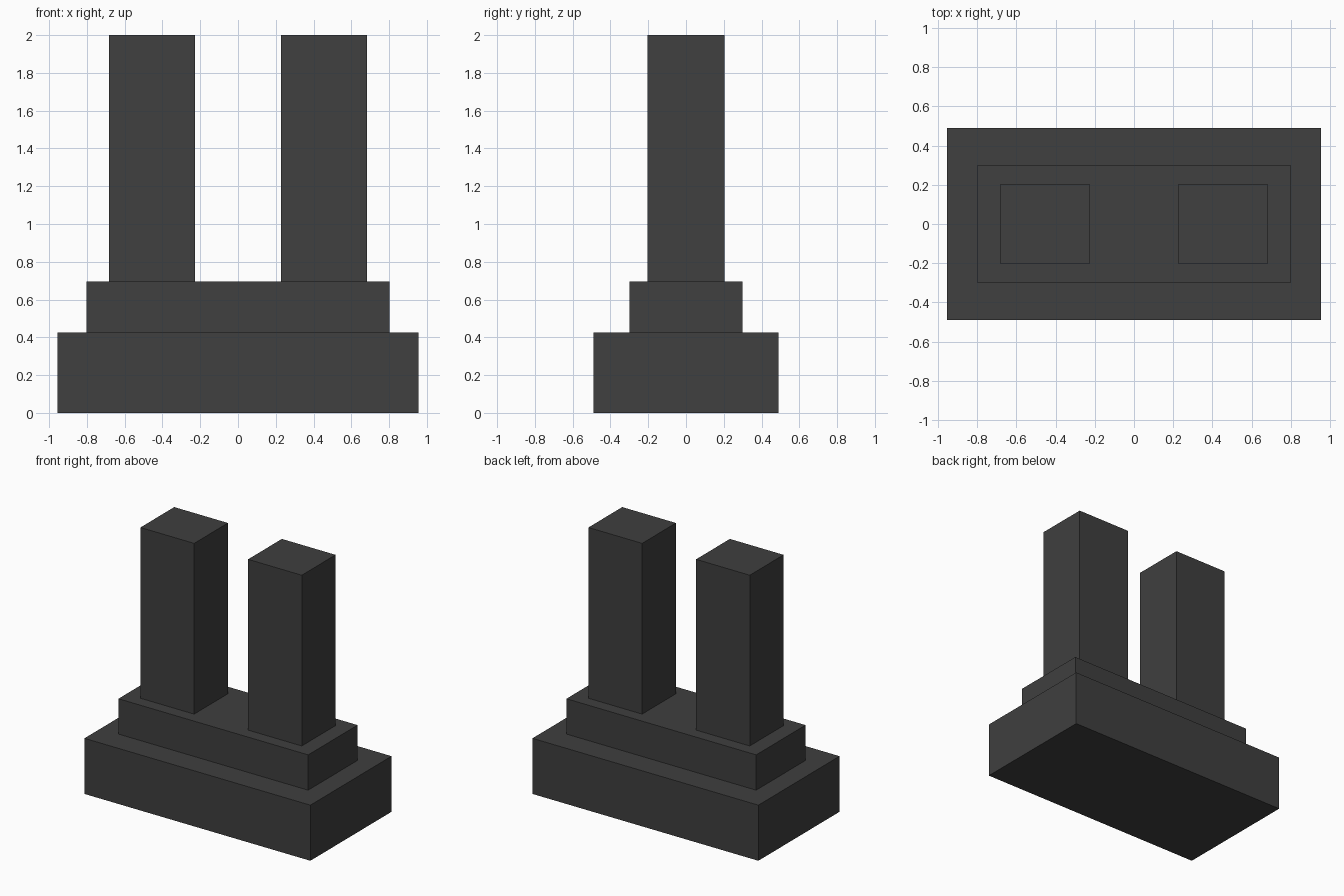
import bpy

if "Cube" in bpy.data.objects:
    bpy.data.objects.remove(bpy.data.objects["Cube"])

dark = bpy.data.materials.new("dark_grey")
dark.diffuse_color = (0.05, 0.05, 0.05, 1)
dark.use_nodes = True
dark.node_tree.nodes["Principled BSDF"].inputs["Base Color"].default_value = dark.diffuse_color


def box(name, x, y, z):
    """Add a box spanning the given (min, max) ranges."""
    spans = (x, y, z)
    bpy.ops.mesh.primitive_cube_add(size=1, location=[(a + b) / 2 for a, b in spans])
    obj = bpy.context.object
    obj.name = name
    obj.scale = [b - a for a, b in spans]
    bpy.ops.object.transform_apply(location=False, rotation=False, scale=True)
    obj.data.materials.append(dark)
    return obj


# Stepped foundation
box("base", (-0.955, 0.955), (-0.49, 0.49), (0, 0.425))
box("upper_step", (-0.802, 0.802), (-0.298, 0.298), (0.425, 0.695))

# Twin towers, mirrored about x = 0
for side, x in (("left", (-0.682, -0.228)), ("right", (0.228, 0.682))):
    box(side + "_tower", x, (-0.204, 0.204), (0.695, 2.0))
